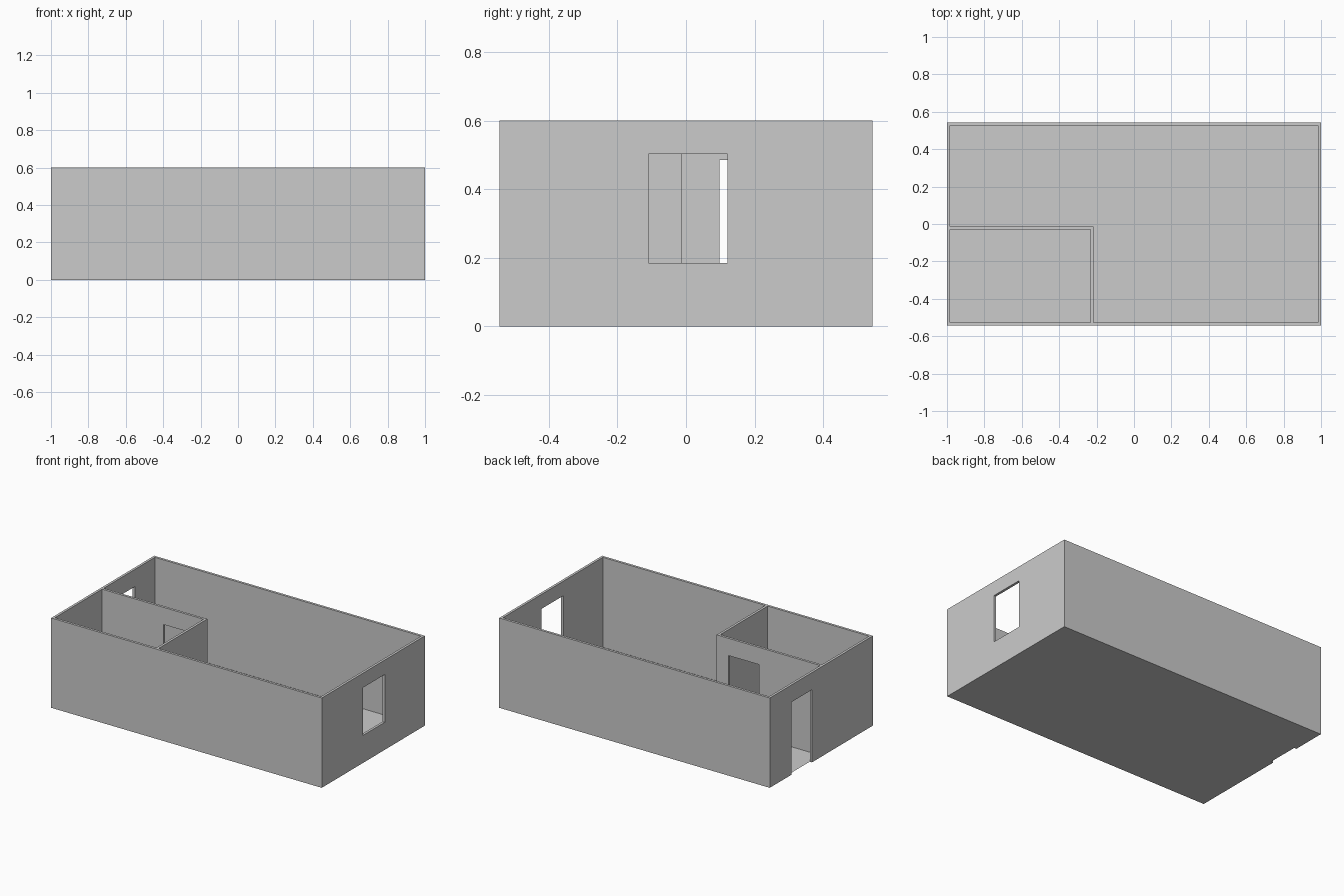
import bpy

if "Cube" in bpy.data.objects:
    bpy.data.objects.remove(bpy.data.objects["Cube"])

HX, HY, H, T = 1.0, 0.544, 0.6, 0.0165   # half sizes, wall height, wall thickness
PX, PY = -0.217, -0.013                  # outer faces of the small room's partitions


def box(name, x0, x1, y0, y1, z0, z1):
    bpy.ops.mesh.primitive_cube_add(size=1, location=((x0 + x1) / 2, (y0 + y1) / 2, (z0 + z1) / 2))
    ob = bpy.context.object
    ob.name = name
    ob.scale = (x1 - x0, y1 - y0, z1 - z0)
    bpy.ops.object.transform_apply(location=True, rotation=False, scale=True)
    return ob


def combine(target, other, operation):
    mod = target.modifiers.new(other.name, 'BOOLEAN')
    mod.operation = operation
    mod.solver = 'EXACT'
    mod.object = other
    bpy.context.view_layer.objects.active = target
    bpy.ops.object.modifier_apply(modifier=mod.name)
    bpy.data.objects.remove(other, do_unlink=True)


# L-shaped main room space: the full interior minus the small room block
main_room = box("main_room_space", -HX + T, HX - T, -HY + T, HY - T, -0.1, H + 0.1)
combine(main_room, box("small_room_block", -HX - 0.1, PX, -HY - 0.1, PY, -0.2, H + 0.2), 'DIFFERENCE')

# Walls: solid block with both rooms and all openings cut out
walls = box("walls", -HX, HX, -HY, HY, 0, H)
combine(walls, main_room, 'DIFFERENCE')
cuts = [
    ("small_room_space", -HX + T, PX - T, -HY + T, PY - T, -0.1, H + 0.1),
    ("window_opening", HX - 0.05, HX + 0.05, -0.109, 0.121, 0.184, 0.503),
    ("entrance_opening", -HX - 0.05, -HX + 0.05, 0.098, 0.316, -0.1, 0.485),
    ("inner_door_opening", -0.53, -0.305, PY - 0.05, PY + 0.03, -0.1, 0.485),
]
for c in cuts:
    combine(walls, box(*c), 'DIFFERENCE')

# Floor sheet inside the outer walls
bpy.ops.mesh.primitive_plane_add(size=1, location=(0, 0, 0))
floor = bpy.context.object
floor.name = "floor"
floor.scale = (2 * (HX - T), 2 * (HY - T), 1)
bpy.ops.object.transform_apply(location=True, rotation=False, scale=True)
